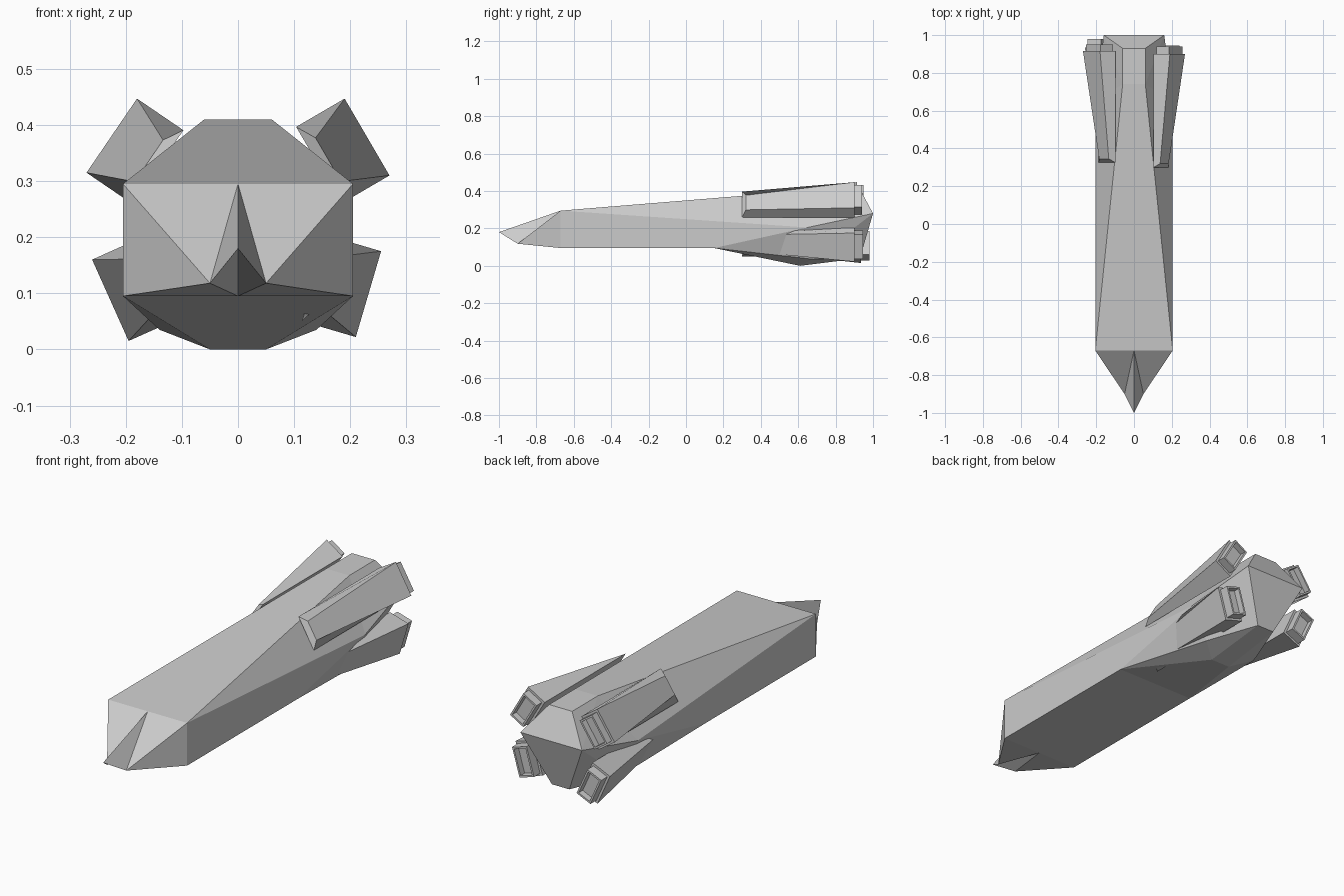
import bpy
import bmesh
from mathutils import Vector

cube = bpy.data.objects.get("Cube")
if cube:
    bpy.data.objects.remove(cube)

# One flat hull colour
grey = bpy.data.materials.new("hull_grey")
grey.use_nodes = True
colour = (0.6, 0.6, 0.6, 1)
grey.diffuse_color = colour
grey.node_tree.nodes["Principled BSDF"].inputs["Base Color"].default_value = colour


def make_object(name, bm):
    bmesh.ops.recalc_face_normals(bm, faces=bm.faces)
    mesh = bpy.data.meshes.new(name)
    bm.to_mesh(mesh)
    bm.free()
    mesh.materials.append(grey)
    obj = bpy.data.objects.new(name, mesh)
    bpy.context.collection.objects.link(obj)
    return obj


# Hull: faceted half, mirrored across the centre line
points = {
    "tip": (0, -1, .18),
    "chin": (.05, -.9, .118),
    "brow_mid": (0, -.67, .295),
    "brow": (.205, -.67, .295),
    "jaw_mid": (0, -.67, .095),
    "jaw": (.205, -.67, .095),
    "deck_mid": (0, .74, .41),
    "deck": (.06, .74, .41),
    "deck_end_mid": (0, .93, .41),
    "deck_end": (.06, .93, .41),
    "tail_mid": (0, 1, .28),
    "tail": (.16, 1, .28),
    "flank": (.205, .65, .205),
    "belly_mid": (0, .15, .095),
    "belly": (.205, .15, .095),
    "keel_mid": (0, .61, 0),
    "keel": (.05, .61, 0),
    "bilge": (.14, .68, .035),
    "stern_mid": (0, .93, .04),
    "stern": (.045, .93, .04),
}
faces = [
    "brow_mid tip chin", "brow_mid chin brow", "brow chin jaw",
    "chin jaw_mid jaw", "tip jaw_mid chin",
    "brow_mid brow deck deck_mid", "deck_mid deck deck_end deck_end_mid",
    "deck_end_mid deck_end tail tail_mid", "deck tail deck_end",
    "brow flank deck", "deck flank tail",
    "brow jaw belly flank", "jaw jaw_mid belly_mid belly",
    "belly bilge flank", "flank bilge tail",
    "belly_mid keel_mid keel belly", "belly keel bilge",
    "keel_mid stern_mid stern keel", "keel stern bilge",
    "bilge stern tail", "stern_mid tail_mid tail stern",
]
bm = bmesh.new()
verts = {name: bm.verts.new(co) for name, co in points.items()}
for face in faces:
    bm.faces.new([verts[name] for name in face.split()])
hull = make_object("hull", bm)
mirror = hull.modifiers.new("mirror", "MIRROR")
mirror.use_clip = True


def engine(name, upper, lower, start, end, nozzle):
    """Wedge widening to the rear; upper and lower are its outer rear corners."""
    a, b = (Vector((p[0], 0, p[1])) for p in (upper, lower))
    edge = (b - a).normalized()
    out = Vector((edge.z, 0, -edge.x))
    if out.x * a.x < 0:
        out = -out
    ia, ib = a - out * .1, b - out * .1
    mid = (ia + ib) / 2 + out * .02
    along = Vector((0, 1, 0))
    front = [ia + along * start, mid - edge * .045 + along * (start + .02),
             mid + edge * .045 + along * (start + .02), ib + along * start]
    rear = [p + along * end for p in (ia, a, b, ib)]
    bm = bmesh.new()
    f = [bm.verts.new(p) for p in front]
    r = [bm.verts.new(p) for p in rear]
    bm.faces.new(f)
    back = bm.faces.new(r[::-1])
    for i in range(4):
        j = (i + 1) % 4
        bm.faces.new((f[i], r[i], r[j], f[j]))
    bmesh.ops.recalc_face_normals(bm, faces=bm.faces)

    # Stepped nozzle block with a hollow mouth
    def inset(width):
        bmesh.ops.inset_region(bm, faces=[back], thickness=width)

    def push(distance):
        new = bmesh.ops.extrude_discrete_faces(bm, faces=[back])["faces"][0]
        bmesh.ops.translate(bm, verts=new.verts, vec=along * distance)
        return new

    inset(.015)
    back = push(nozzle - end)
    inset(.012)
    back = push(-.03)
    make_object(name, bm)


# Four engines around the stern
engine("upper_left_engine", (.19, .447), (.27, .31), .30, .90, .94)
engine("upper_right_engine", (-.18, .447), (-.27, .315), .325, .915, .95)
engine("lower_left_engine", (.255, .175), (.21, .022), .30, .90, .945)
engine("lower_right_engine", (-.26, .16), (-.195, .015), .34, .935, .98)
